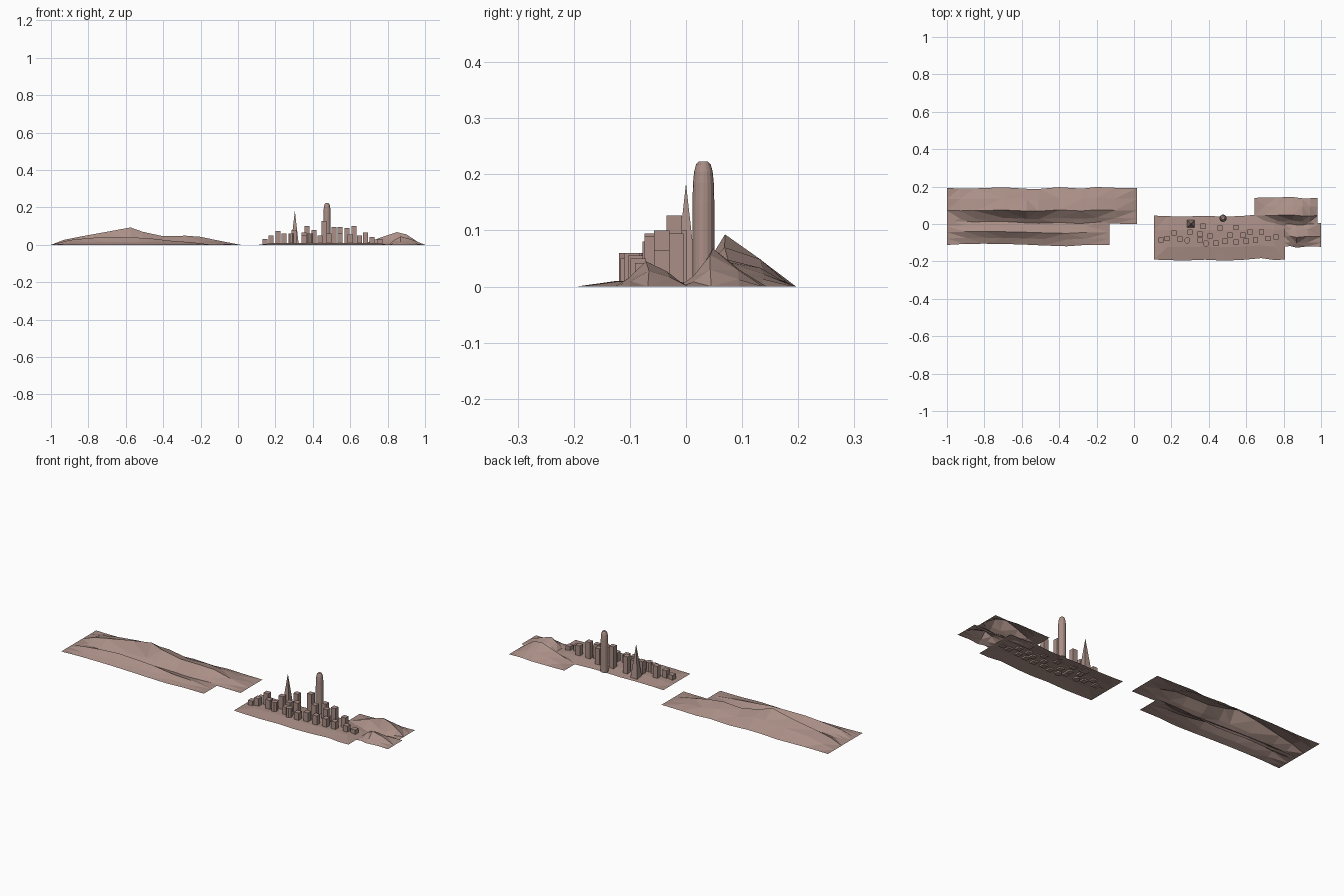
import bpy, bmesh, math, random

random.seed(4)
clay = bpy.data.materials.new("dusty_clay")
clay.diffuse_color = (0.40, 0.275, 0.24, 1)


def finish(name, bm):
    bmesh.ops.recalc_face_normals(bm, faces=bm.faces)
    mesh = bpy.data.meshes.new(name)
    bm.to_mesh(mesh)
    bm.free()
    mesh.materials.append(clay)
    obj = bpy.data.objects.new(name, mesh)
    bpy.context.collection.objects.link(obj)
    return obj


def terrain(name, crest, section, wobble=0.008):
    """Open faceted sheet: crest = (x, height) stations, section = (y, share of height)."""
    bm = bmesh.new()
    rows = []
    for i, (x, h) in enumerate(crest):
        drift = random.uniform(-wobble, wobble) if 0 < i < len(crest) - 1 else 0
        row = []
        for y, share in section:
            inner = 0 < share < 1
            z = h * share * (random.uniform(0.8, 1.2) if inner else 1)
            dy = drift * (1 if share == 0 else 0.7)
            row.append(bm.verts.new((x, y + dy, z)))
        rows.append(row)
    for a, b in zip(rows, rows[1:]):
        for j in range(len(section) - 1):
            bm.faces.new((a[j], b[j], b[j + 1], a[j + 1]))
    bmesh.ops.triangulate(bm, faces=bm.faces[:])
    obj = finish(name, bm)
    if obj.data.polygons[0].normal.z < 0:
        obj.data.flip_normals()
    return obj


def lathe(name, x, y, profile, sides, turn=0.0):
    """Faceted tower from (radius, z) rings, closed at both ends."""
    bm = bmesh.new()
    rings = []
    for r, z in profile:
        rings.append([bm.verts.new((x + r * math.cos(turn + 2 * math.pi * k / sides),
                                    y + r * math.sin(turn + 2 * math.pi * k / sides), z))
                      for k in range(sides)])
    for a, b in zip(rings, rings[1:]):
        for k in range(sides):
            n = (k + 1) % sides
            bm.faces.new((a[k], a[n], b[n], b[k]))
    bm.faces.new(rings[0][::-1])
    bm.faces.new(rings[-1])
    return finish(name, bm)


# Long left-hand ridges
terrain("left_back_ridge",
        [(-1, 0), (-0.93, 0.027), (-0.85, 0.043), (-0.7, 0.07), (-0.575, 0.093),
         (-0.51, 0.07), (-0.4, 0.046), (-0.28, 0.049), (-0.2, 0.043), (-0.1, 0.022), (0.015, 0)],
        [(0.0, 0), (0.03, 0.3), (0.072, 1), (0.135, 0.62), (0.192, 0)])
terrain("left_front_ridge",
        [(-1, 0), (-0.9, 0.026), (-0.8, 0.036), (-0.7, 0.043), (-0.58, 0.04),
         (-0.48, 0.036), (-0.36, 0.022), (-0.25, 0.014), (-0.13, 0)],
        [(-0.112, 0), (-0.078, 0.35), (-0.045, 1), (-0.012, 0.45), (0.02, 0)])

# Right-hand hills
terrain("right_back_hill",
        [(0.645, 0), (0.70, 0.016), (0.765, 0.04), (0.85, 0.068), (0.9, 0.056), (0.94, 0.03), (0.982, 0)],
        [(-0.01, 0), (0.015, 0.3), (0.045, 1), (0.095, 0.5), (0.14, 0)], 0.005)
terrain("right_front_hill",
        [(0.805, 0), (0.835, 0.026), (0.87, 0.045), (0.93, 0.028), (1.0, 0)],
        [(-0.122, 0), (-0.1, 0.35), (-0.068, 1), (-0.03, 0.5), (0.005, 0)], 0.005)

# Low city ground
terrain("city_ground",
        [(0.107, 0.0), (0.18, 0.009), (0.28, 0.01), (0.38, 0.01), (0.48, 0.01),
         (0.58, 0.01), (0.68, 0.01), (0.75, 0.009), (0.807, 0.0)],
        [(-0.19, 0), (-0.12, 1), (-0.03, 1), (0.045, 0)])

# City blocks: x, y, height
blocks = [
    (0.145, -0.085, 0.03), (0.177, -0.078, 0.05), (0.213, -0.048, 0.075),
    (0.246, -0.08, 0.06), (0.300, -0.043, 0.08), (0.353, -0.055, 0.065),
    (0.369, -0.012, 0.10), (0.353, -0.085, 0.05), (0.406, -0.064, 0.08),
    (0.438, -0.103, 0.05), (0.487, -0.092, 0.06), (0.460, -0.021, 0.127),
    (0.513, -0.06, 0.095), (0.545, -0.018, 0.095), (0.545, -0.097, 0.06),
    (0.583, -0.06, 0.09), (0.600, -0.09, 0.055), (0.620, -0.043, 0.10),
    (0.650, -0.085, 0.05), (0.682, -0.043, 0.065), (0.717, -0.077, 0.042),
    (0.760, -0.07, 0.03)]
for x, y, h in blocks:
    lathe("city_block", x, y, [(0.0195, 0.002), (0.0195, h)], 4, math.pi / 4)
for x, y, h in [(0.285, -0.088, 0.06), (0.385, -0.104, 0.06)]:
    lathe("round_block", x, y, [(0.017, 0.002), (0.017, h)], 8, math.pi / 8)

# Pointed spire and tall bullet-shaped tower
lathe("pyramid_spire", 0.304, 0.0, [(0.029, 0.002), (0.0006, 0.18)], 4, math.pi / 4)
lathe("bullet_tower", 0.476, 0.031,
      [(0.0195, 0.0), (0.0195, 0.15), (0.0185, 0.185), (0.0165, 0.205),
       (0.013, 0.218), (0.008, 0.223)], 16)
